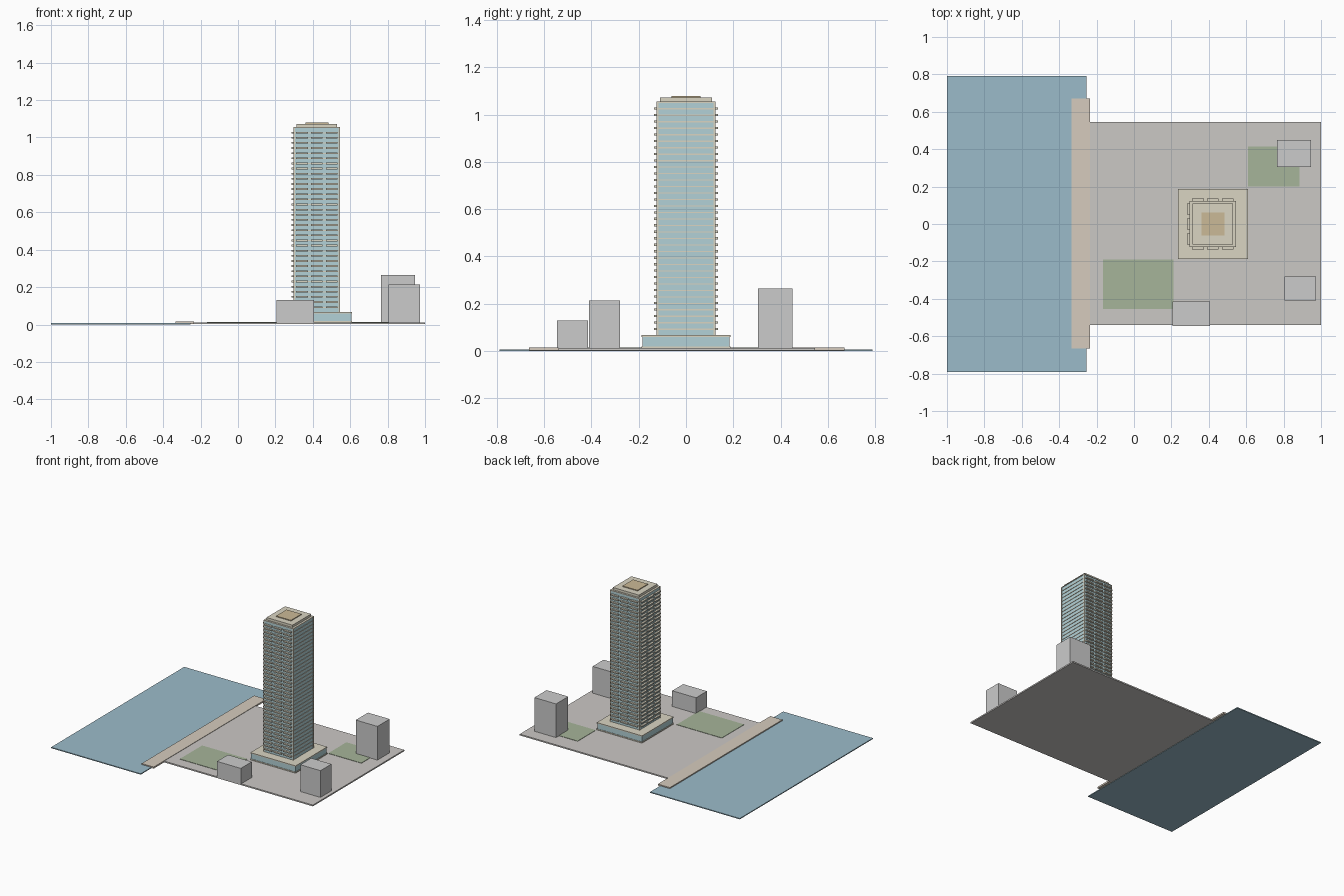
import bpy, bmesh
from mathutils import Matrix, Vector

if "Cube" in bpy.data.objects:
    bpy.data.objects.remove(bpy.data.objects["Cube"])


def mat(name, r, g, b):
    m = bpy.data.materials.new(name)
    m.diffuse_color = (r, g, b, 1)
    m.use_nodes = True
    m.node_tree.nodes["Principled BSDF"].inputs["Base Color"].default_value = m.diffuse_color
    return m


WATER = mat("water", 0.33, 0.50, 0.59)
SAND = mat("sand", 0.67, 0.60, 0.51)
PAVING = mat("paving", 0.60, 0.58, 0.56)
GRASS = mat("grass", 0.38, 0.46, 0.32)
GLASS = mat("glass", 0.45, 0.64, 0.68)
STONE = mat("stone", 0.70, 0.66, 0.54)
BRONZE = mat("bronze", 0.60, 0.49, 0.31)
CONTEXT = mat("context", 0.66, 0.66, 0.65)


# every part is a set of boxes given as (x0, x1, y0, y1, z0, z1)
def boxes(name, items, material):
    bm = bmesh.new()
    for x0, x1, y0, y1, z0, z1 in items:
        c = Vector(((x0 + x1) / 2, (y0 + y1) / 2, (z0 + z1) / 2))
        s = Matrix.Diagonal((x1 - x0, y1 - y0, z1 - z0, 1))
        bmesh.ops.create_cube(bm, size=1, matrix=Matrix.Translation(c) @ s)
    me = bpy.data.meshes.new(name)
    bm.to_mesh(me)
    bm.free()
    me.materials.append(material)
    ob = bpy.data.objects.new(name, me)
    bpy.context.collection.objects.link(ob)
    return ob


# site
boxes("water", [(-1, -0.255, -0.79, 0.79, 0, 0.007)], WATER)
boxes("city_ground", [(-0.25, 1, -0.54, 0.545, 0.002, 0.012)], PAVING)
boxes("promenade", [(-0.335, -0.235, -0.665, 0.67, 0.003, 0.015)], SAND)
boxes("parks", [(-0.165, 0.21, -0.455, -0.19, 0.011, 0.0145),
                (0.61, 0.885, 0.2, 0.415, 0.011, 0.0145)], GRASS)

# neighbouring blocks
boxes("neighbour_blocks", [(0.765, 0.945, 0.305, 0.45, 0.012, 0.265),
                           (0.805, 0.972, -0.41, -0.28, 0.012, 0.213),
                           (0.207, 0.405, -0.545, -0.415, 0.012, 0.13)], CONTEXT)

# podium
CX = 0.422
boxes("podium_base", [(CX - .188, CX + .188, -.188, .188, .012, .02)], STONE)
boxes("podium_glass", [(CX - .185, CX + .185, -.185, .185, .02, .06)], GLASS)
boxes("podium_roof", [(CX - .188, CX + .188, -.188, .188, .06, .067)], STONE)

# tower core
Z0, Z1, FLOORS = 0.067, 1.055, 36
H = (Z1 - Z0) / FLOORS
boxes("tower_glass", [(CX - .121, CX + .121, -.121, .121, Z0, Z1)], GLASS)

# floor slabs and three balconies per floor on three sides
slabs, balconies = [], []
for i in range(1, FLOORS + 1):
    z = Z0 + i * H
    slabs.append((CX - .124, CX + .124, -.124, .124, z - .005, z))
    if i == FLOORS:
        continue
    for k in (-1, 0, 1):
        a, b = k * .08 - .031, k * .08 + .031
        zz = (z - .006, z + .003)
        balconies.append((CX + a, CX + b, -.136, -.12, *zz))
        balconies.append((CX + a, CX + b, .12, .136, *zz))
        balconies.append((CX - .136, CX - .12, a, b, *zz))
boxes("floor_slabs", slabs, STONE)
boxes("balconies", balconies, STONE)

# corner columns
boxes("corner_columns", [(CX + sx * .12 - .004, CX + sx * .12 + .004,
                          sy * .12 - .004, sy * .12 + .004, Z0, Z1)
                         for sx in (-1, 1) for sy in (-1, 1)], STONE)

# stepped crown
boxes("crown", [(CX - .108, CX + .108, -.11, .11, Z1, 1.073)], STONE)
boxes("plant_room", [(CX - .062, CX + .062, -.062, .062, 1.07, 1.079)], BRONZE)
